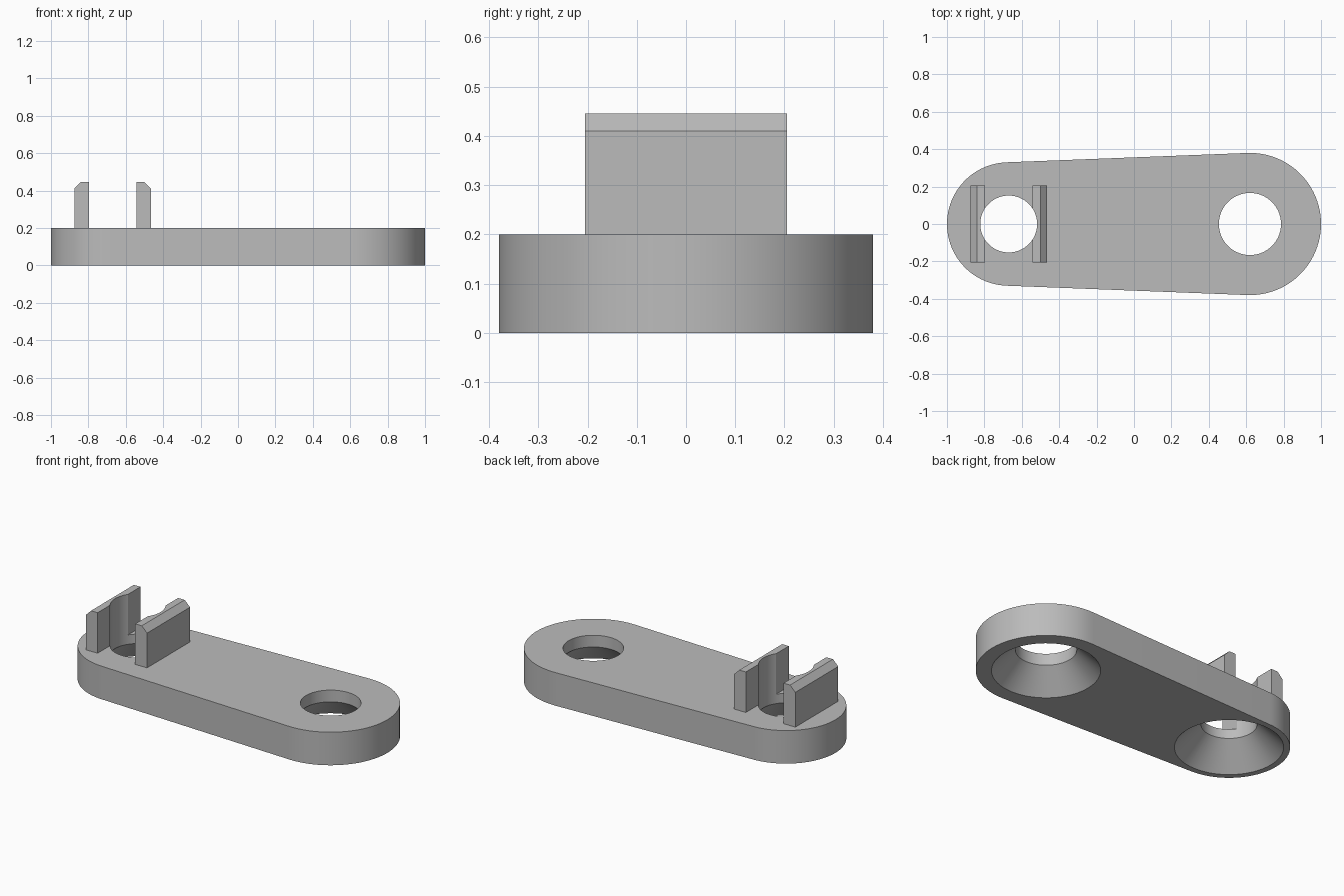
import bpy, bmesh
from math import asin, cos, sin, pi, radians

cube = bpy.data.objects.get("Cube")
if cube:
    bpy.data.objects.remove(cube, do_unlink=True)

SMALL_X, SMALL_R, SMALL_HOLE = -0.67, 0.33, 0.152
LARGE_X, LARGE_R, LARGE_HOLE = 0.62, 0.38, 0.166
THICK, TOP, SINK_R = 0.2, 0.445, 0.295

grey = bpy.data.materials.new("plain grey")
grey.use_nodes = True
grey.diffuse_color = (0.5, 0.5, 0.5, 1)
grey.node_tree.nodes["Principled BSDF"].inputs["Base Color"].default_value = (0.5, 0.5, 0.5, 1)


def make_object(name, bm):
    bmesh.ops.recalc_face_normals(bm, faces=bm.faces)
    mesh = bpy.data.meshes.new(name)
    bm.to_mesh(mesh)
    bm.free()
    mesh.materials.append(grey)
    obj = bpy.data.objects.new(name, mesh)
    bpy.context.collection.objects.link(obj)
    return obj


def prism(name, points, direction):
    bm = bmesh.new()
    face = bm.faces.new([bm.verts.new(p) for p in points])
    out = bmesh.ops.extrude_face_region(bm, geom=[face])
    moved = [v for v in out["geom"] if isinstance(v, bmesh.types.BMVert)]
    bmesh.ops.translate(bm, verts=moved, vec=direction)
    return make_object(name, bm)


def arc(x, r, start, end, n=48):
    steps = [start + (end - start) * i / n for i in range(n + 1)]
    return [(x + r * cos(a), r * sin(a), 0) for a in steps]


def hole_cutter(name, x, r, n=96):
    # Straight bore above a 45 degree countersink
    bm = bmesh.new()
    profile = [(SINK_R + 0.05, -0.05), (r, SINK_R - r), (r, 0.6)]
    rings = [[bm.verts.new((x + rad * cos(2 * pi * i / n), rad * sin(2 * pi * i / n), z))
              for i in range(n)] for rad, z in profile]
    for low, high in zip(rings, rings[1:]):
        for i in range(n):
            j = (i + 1) % n
            bm.faces.new((low[i], low[j], high[j], high[i]))
    bm.faces.new(rings[0])
    bm.faces.new(rings[-1])
    obj = make_object(name, bm)
    obj.hide_render = True
    return obj


def cut(obj, cutter):
    mod = obj.modifiers.new("hole", "BOOLEAN")
    mod.operation = "DIFFERENCE"
    mod.solver = "EXACT"
    mod.object = cutter
    bpy.context.view_layer.objects.active = obj
    bpy.ops.object.modifier_apply(modifier=mod.name)


# Tapered plate: two round ends joined by tangent sides
lean = pi / 2 + asin((LARGE_R - SMALL_R) / (LARGE_X - SMALL_X))
outline = arc(LARGE_X, LARGE_R, -lean, lean) + arc(SMALL_X, SMALL_R, lean, 2 * pi - lean)
plate = prism("link_plate", outline, (0, 0, THICK))

# Upright clips with chamfered outer top edges, mirrored about the small hole
clips = []
for name, side in (("outer_clip", -1), ("inner_clip", 1)):
    section = [(0.126, THICK), (0.205, THICK), (0.205, 0.41), (0.17, TOP), (0.126, TOP)]
    points = [(SMALL_X + side * d, -0.205, z) for d, z in section]
    clips.append(prism(name, points, (0, 0.41, 0)))

# Countersunk holes; the small bore also grooves the clips
small_cutter = hole_cutter("small_hole_cutter", SMALL_X, SMALL_HOLE)
large_cutter = hole_cutter("large_hole_cutter", LARGE_X, LARGE_HOLE)
for part in [plate] + clips:
    cut(part, small_cutter)
cut(plate, large_cutter)
for cutter in (small_cutter, large_cutter):
    bpy.data.objects.remove(cutter, do_unlink=True)

# Smooth curved walls, sharp edges
bpy.ops.object.select_all(action="DESELECT")
for part in [plate] + clips:
    part.select_set(True)
bpy.context.view_layer.objects.active = plate
bpy.ops.object.shade_smooth_by_angle(angle=radians(25))
